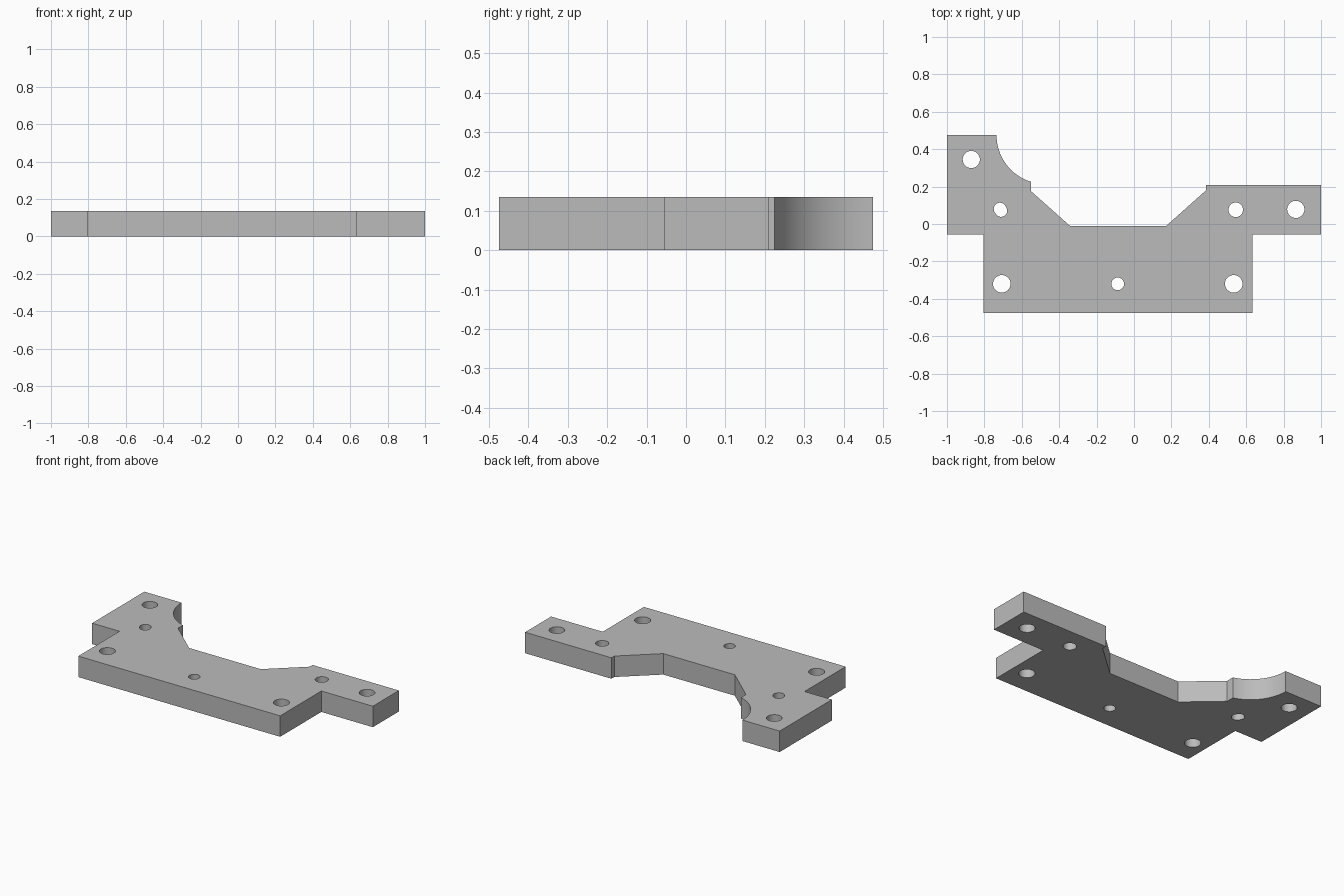
import bpy, bmesh
from math import pi, cos, sin, atan2, hypot
from mathutils import Matrix, Vector

cube = bpy.data.objects.get("Cube")
if cube:
    bpy.data.objects.remove(cube, do_unlink=True)

THICK = 0.135

grey = bpy.data.materials.new("plain grey")
grey.use_nodes = True
colour = (0.5, 0.5, 0.5, 1)
grey.diffuse_color = colour
grey.node_tree.nodes["Principled BSDF"].inputs["Base Color"].default_value = colour


def prism(bm, points, z0, z1):
    """Extrude a closed outline from z0 to z1."""
    face = bm.faces.new([bm.verts.new((x, y, z0)) for x, y in points])
    top = bmesh.ops.extrude_face_region(bm, geom=[face])["geom"]
    bmesh.ops.translate(bm, vec=(0, 0, z1 - z0),
                        verts=[v for v in top if isinstance(v, bmesh.types.BMVert)])


def make_object(name, bm):
    bmesh.ops.recalc_face_normals(bm, faces=bm.faces)
    mesh = bpy.data.meshes.new(name)
    bm.to_mesh(mesh)
    bm.free()
    mesh.materials.append(grey)
    obj = bpy.data.objects.new(name, mesh)
    bpy.context.collection.objects.link(obj)
    return obj


def slot(x, y, r, dx=0.0, dy=0.0, n=16):
    """Round hole, or a slot when an offset is given."""
    a = atan2(dy, dx) - pi / 2
    pts = []
    for side in (1, -1):
        start = a if side > 0 else a + pi
        for i in range(n + 1):
            if i == n and not (dx or dy):
                continue
            t = start + pi * i / n
            pts.append((x + side * dx + r * cos(t), y + side * dy + r * sin(t)))
    return pts


# Concave arc in the tall arm
cx, cy, radius = -0.474, 0.475, 0.261
end = atan2(0.225 - cy, -0.55 - cx) + 2 * pi
arc = [(cx + radius * cos(pi + (end - pi) * i / 20),
        cy + radius * sin(pi + (end - pi) * i / 20)) for i in range(21)]

# Plate outline
outline = [(-1, 0.475)] + arc + [
    (-0.55, 0.175), (-0.34, -0.012), (0.17, -0.012), (0.385, 0.18), (0.385, 0.209),
    (1, 0.209), (1, -0.056), (0.633, -0.056), (0.633, -0.475),
    (-0.805, -0.475), (-0.805, -0.056), (-1, -0.056)]
bm = bmesh.new()
prism(bm, outline, 0, THICK)
plate = make_object("mounting_plate", bm)

# Through holes, the fourth one slightly slotted
holes = [(-0.87, 0.345, 0.046), (0.865, 0.078, 0.046), (0.544, 0.076, 0.039),
         (-0.714, 0.076, 0.033, -0.003, 0.005),
         (-0.707, -0.32, 0.047), (0.533, -0.32, 0.047), (-0.087, -0.32, 0.034)]
bm = bmesh.new()
for h in holes:
    prism(bm, slot(*h), -0.1, THICK + 0.1)
cutter = make_object("hole_cutter", bm)
cutter.hide_render = True

cut = plate.modifiers.new("holes", "BOOLEAN")
cut.operation = "DIFFERENCE"
cut.solver = "EXACT"
cut.object = cutter
bpy.ops.object.select_all(action="DESELECT")
plate.select_set(True)
bpy.context.view_layer.objects.active = plate
bpy.ops.object.modifier_apply(modifier=cut.name)
bpy.data.objects.remove(cutter, do_unlink=True)
bpy.ops.object.shade_smooth_by_angle(angle=pi / 6)
